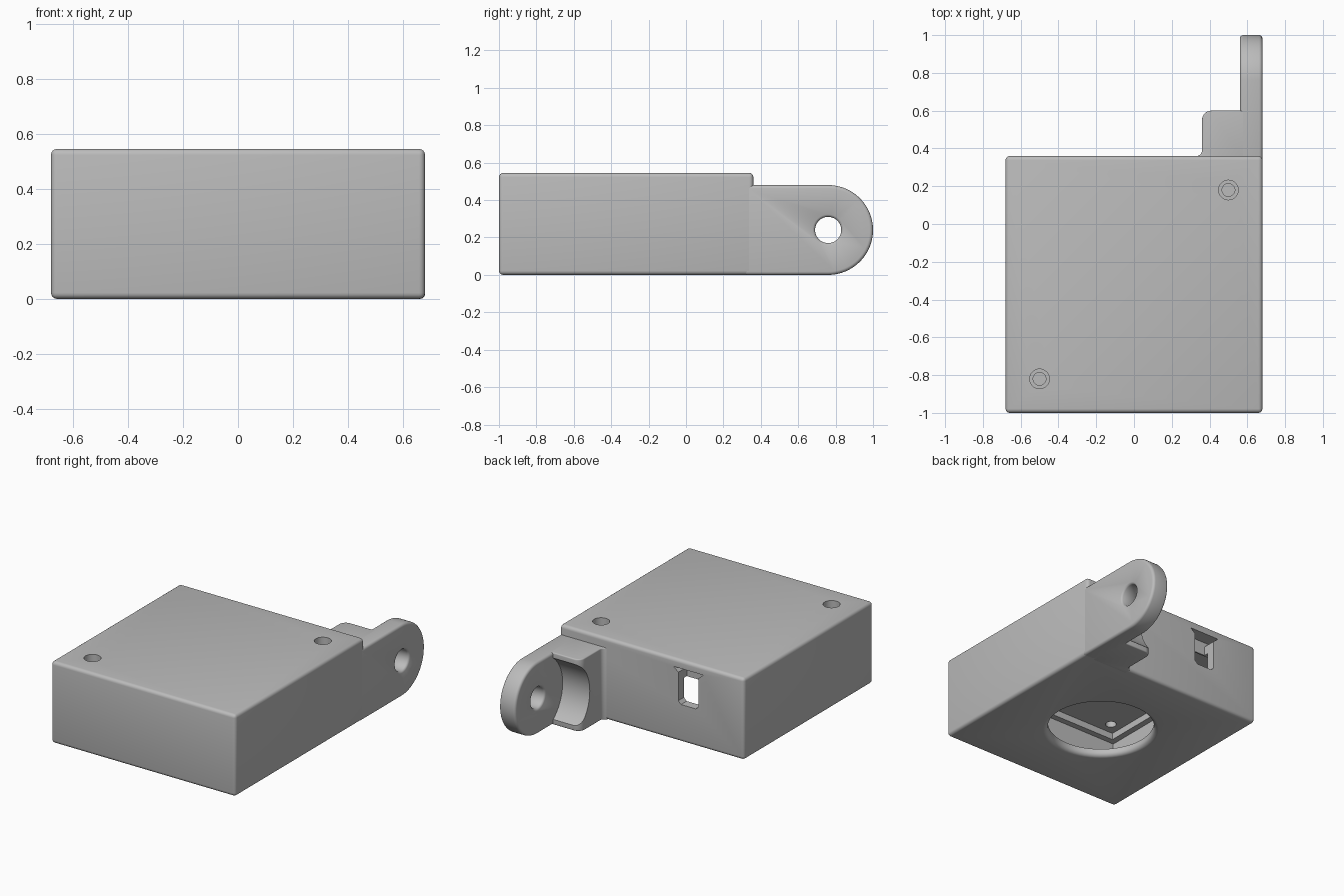
import bpy, bmesh
from math import pi, sin, cos
from mathutils import Vector

if "Cube" in bpy.data.objects:
    bpy.data.objects.remove(bpy.data.objects["Cube"])

grey = bpy.data.materials.new("plain grey")
grey.use_nodes = True
grey.diffuse_color = (0.5, 0.5, 0.5, 1)
grey.node_tree.nodes["Principled BSDF"].inputs["Base Color"].default_value = (0.5, 0.5, 0.5, 1)


def finish(name, bm):
    bmesh.ops.recalc_face_normals(bm, faces=bm.faces)
    mesh = bpy.data.meshes.new(name)
    bm.to_mesh(mesh)
    bm.free()
    mesh.materials.append(grey)
    ob = bpy.data.objects.new(name, mesh)
    bpy.context.collection.objects.link(ob)
    return ob


def prism(name, points, lo, hi, axis):
    """Extrude a 2D outline along an axis (outline uses the other two axes in order)."""
    def place(p, h):
        v = list(p)
        v.insert("xyz".index(axis), h)
        return v
    bm = bmesh.new()
    face = bm.faces.new([bm.verts.new(place(p, lo)) for p in points])
    top = bmesh.ops.extrude_face_region(bm, geom=[face])["geom"]
    shift = Vector(place((0, 0), hi - lo))
    bmesh.ops.translate(bm, vec=shift, verts=[g for g in top if isinstance(g, bmesh.types.BMVert)])
    return finish(name, bm)


def rect(x0, x1, y0, y1):
    return [(x0, y0), (x1, y0), (x1, y1), (x0, y1)]


def arc(cx, cy, r, a0, a1, n):
    return [(cx + r * cos(a0 + (a1 - a0) * i / n), cy + r * sin(a0 + (a1 - a0) * i / n))
            for i in range(n + 1)]


def turned(name, profile, centre, axis="z", sides=64):
    """Solid of revolution from (radius, height) pairs."""
    bm = bmesh.new()
    rings = []
    for r, h in profile:
        ring = []
        for u, v in arc(0, 0, r, 0, 2 * pi, sides)[:-1]:
            p = (u, v, h) if axis == "z" else (h, u, v)
            ring.append(bm.verts.new(Vector(p) + Vector(centre)))
        rings.append(ring)
    for a, b in zip(rings, rings[1:]):
        for i in range(sides):
            j = (i + 1) % sides
            bm.faces.new((a[i], a[j], b[j], b[i]))
    bm.faces.new(rings[0])
    bm.faces.new(rings[-1])
    return finish(name, bm)


def apply(ob, kind, **settings):
    mod = ob.modifiers.new(kind, kind)
    for key, value in settings.items():
        setattr(mod, key, value)
    bpy.context.view_layer.objects.active = ob
    bpy.ops.object.modifier_apply(modifier=mod.name)


def soften(ob, width):
    apply(ob, "BEVEL", width=width, segments=4, limit_method="ANGLE", angle_limit=0.6)


def cut(ob, *cutters):
    for c in cutters:
        apply(ob, "BOOLEAN", object=c, operation="DIFFERENCE", solver="EXACT")
        bpy.data.objects.remove(c)


MID = -0.32          # centre of the case along y
PIVOT = (0.76, 0.24)  # hinge axis in y, z

# Case: rounded box with a stepped cavity
case = prism("case", rect(-0.68, 0.68, -1, 0.36), 0, 0.545, "z")
soften(case, 0.022)
for half, lo, hi in ((0.62, 0.05, 0.40), (0.58, 0.3, 0.444)):
    cut(case, prism("cavity_cutter", rect(-half, half, MID - half, MID + half), lo, hi, "z"))

# Round opening in the floor with a rolled rim
rim = [(0.36, -0.02)] + [(0.36 - 0.03 * sin(t * pi / 12), 0.03 - 0.03 * cos(t * pi / 12))
                         for t in range(7)] + [(0.33, 0.1)]
cut(case, turned("opening_cutter", rim, (0, MID, 0)))

# Stepped screw holes at opposite corners of the top
for side in (-1, 1):
    cut(case, turned("screw_cutter", [(0.034, 0.4), (0.034, 0.49), (0.052, 0.49), (0.052, 0.6)],
                     (0.5 * side, MID + 0.5 * side, 0), sides=32))

# Cable slot in the back wall, flared at the top
half_slot = [(0.055, 0.25), (0.075, 0.27), (0.075, 0.46), (0.11, 0.49)]
slot = half_slot + [(-x, z) for x, z in reversed(half_slot)]
cut(case, prism("slot_cutter", [(x - 0.27, z) for x, z in slot], 0.27, 0.4, "y"))

# Hinge arm: round-ended plate with a pivot hole
arm = prism("hinge_arm", [(0.31, 0.48), (0.31, 0)] + arc(*PIVOT, 0.24, -pi / 2, pi / 2, 40),
            0.56, 0.68, "x")
soften(arm, 0.018)
hole = [(0.083, -0.01), (0.083, 0), (0.075, 0.004), (0.07, 0.012)]
hole += [(r, 0.12 - h) for r, h in reversed(hole)]
cut(arm, turned("pivot_cutter", hole, (0.56, *PIVOT), "x", 48))

# Hinge block: filleted against the case and scooped around the pivot
outline = [(0.6, 0.31), (0.33, 0.31)]
outline += arc(0.33, 0.39, 0.03, -pi / 2, 0, 6)
outline += arc(0.41, 0.55, 0.05, pi, pi / 2, 8) + [(0.6, 0.6)]
block = prism("hinge_block", outline, 0, 0.48, "z")
soften(block, 0.016)
cut(block, turned("scoop_cutter", [(0.26, 0.25), (0.26, 0.7)], (0, *PIVOT), "x"))

# Smooth curves, crisp edges
bpy.ops.object.select_all(action="DESELECT")
for ob in (case, arm, block):
    ob.select_set(True)
bpy.context.view_layer.objects.active = case
bpy.ops.object.shade_smooth_by_angle(angle=0.6)
